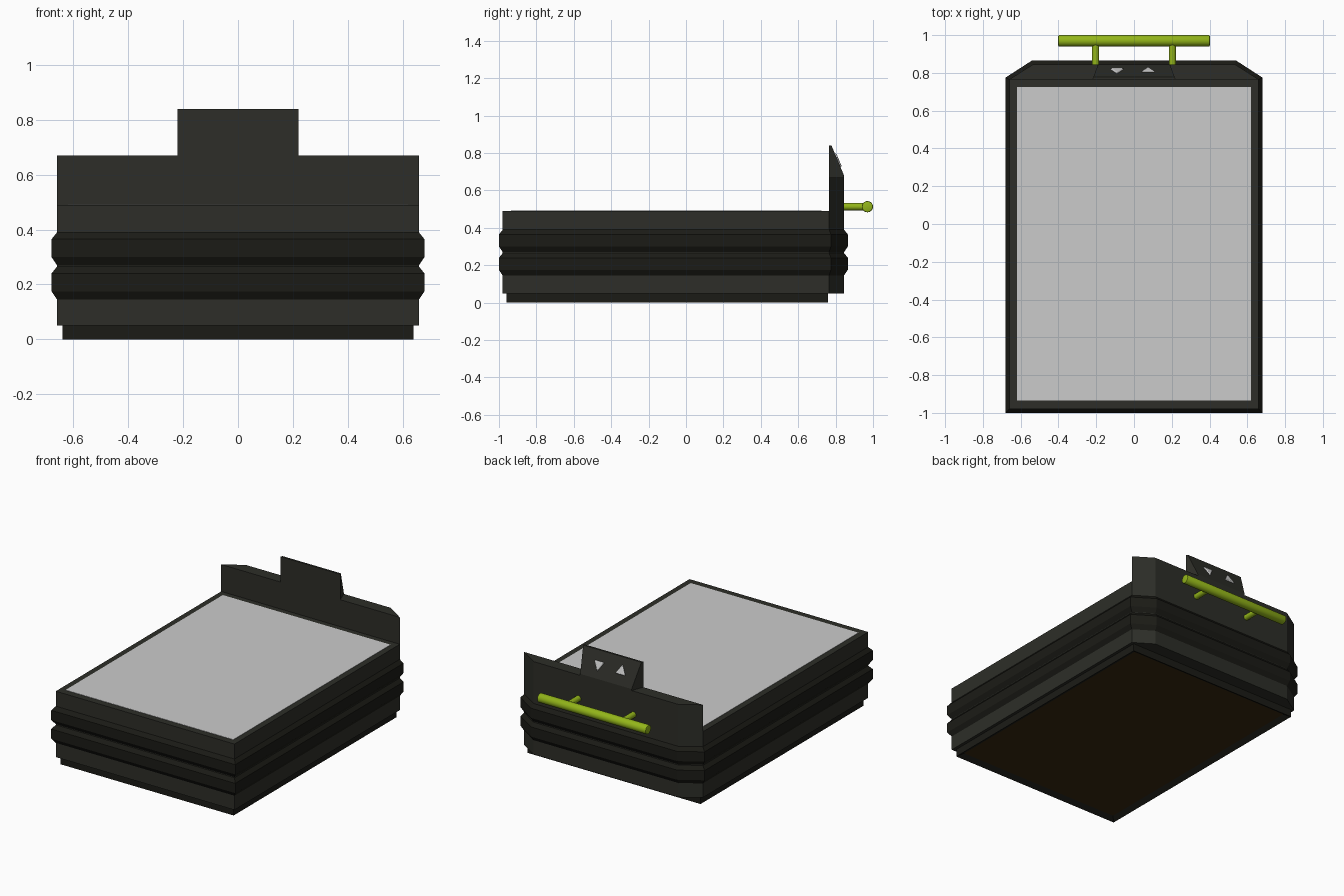
import bpy, bmesh, math
from mathutils import Matrix, Vector

if "Cube" in bpy.data.objects:
    bpy.data.objects.remove(bpy.data.objects["Cube"])


def material(name, r, g, b):
    m = bpy.data.materials.new(name)
    m.diffuse_color = (r, g, b, 1)
    m.use_nodes = True
    m.node_tree.nodes["Principled BSDF"].inputs["Base Color"].default_value = m.diffuse_color
    return m


CASE = material("case_grey", 0.026, 0.027, 0.021)
DARK = material("rubber_black", 0.011, 0.011, 0.008)
GREEN = material("handle_green", 0.29, 0.46, 0.01)
BROWN = material("underside_brown", 0.04, 0.021, 0.005)


def finish(name, bm, *mats):
    bmesh.ops.recalc_face_normals(bm, faces=bm.faces)
    me = bpy.data.meshes.new(name)
    bm.to_mesh(me)
    bm.free()
    for m in mats:
        me.materials.append(m)
    ob = bpy.data.objects.new(name, me)
    bpy.context.collection.objects.link(ob)
    return ob


def loft(name, rings, *mats):
    """Skin a stack of equal-sized point rings and cap both ends."""
    bm = bmesh.new()
    rows = [[bm.verts.new(p) for p in ring] for ring in rings]
    n = len(rows[0])
    for a, b in zip(rows, rows[1:]):
        for i in range(n):
            bm.faces.new((a[i], a[(i + 1) % n], b[(i + 1) % n], b[i]))
    bm.faces.new(rows[0])
    bm.faces.new(rows[-1])
    return finish(name, bm, *mats)


def outline(z, d=0.0):
    """Case footprint with chamfered rear corners, grown by d."""
    half = [(0.66 + d, -0.98 - d), (0.66 + d, 0.765 + d * 0.5), (0.535 + d * 0.3, 0.845 + d)]
    return [(x, y, z) for x, y in half] + [(-x, y, z) for x, y in reversed(half)]


def box(name, x, y0, y1, z0, z1, *mats):
    ring = [(-x, y0), (x, y0), (x, y1), (-x, y1)]
    return loft(name, [[(a, b, z) for a, b in ring] for z in (z0, z1)], *mats)


# main case and its two bulging bands
loft("case", [outline(0.05), outline(0.49)], CASE)
for i, z in enumerate((0.145, 0.27)):
    loft(f"band_{i + 1}", [outline(z), outline(z + 0.03, 0.02),
                           outline(z + 0.095, 0.02), outline(z + 0.12)], DARK)

# top panel
box("top_panel", 0.62, -0.935, 0.725, 0.47, 0.492)

# base with a recessed brown underside
base = box("base", 0.64, -0.96, 0.76, 0, 0.05, DARK, BROWN)
bm = bmesh.new()
bm.from_mesh(base.data)
bottom = [f for f in bm.faces if f.normal.z < -0.9]
bmesh.ops.inset_region(bm, faces=bottom, thickness=0.05)
bmesh.ops.translate(bm, verts=bottom[0].verts[:], vec=(0, 0, 0.02))
bottom[0].material_index = 1
bm.to_mesh(base.data)
bm.free()

# rear board with chamfered ends
rear = [p[:2] for p in outline(0)[1:5]]
loft("rear_board", [[(x, y, z) for x, y in rear] for z in (0.48, 0.67)], CASE)

# sloped control tab above the board
loft("control_tab", [
    [(-0.22, 0.765, 0.66), (0.22, 0.765, 0.66), (0.19, 0.845, 0.66), (-0.19, 0.845, 0.66)],
    [(-0.22, 0.765, 0.67), (0.22, 0.765, 0.67), (0.19, 0.845, 0.68), (-0.19, 0.845, 0.68)],
    [(-0.22, 0.765, 0.84), (0.22, 0.765, 0.84), (0.215, 0.778, 0.84), (-0.215, 0.778, 0.84)]], CASE)

# rounded triangular buttons on the slope: one up, one down
tilt = Matrix.Rotation(-math.atan2(0.16, 0.067), 4, 'X')
for name, x, turn in (("down_button", 0.075, 0), ("up_button", -0.09, math.pi)):
    tri = [(0.042 * math.sin(turn + k * math.tau / 3), 0.042 * math.cos(turn + k * math.tau / 3))
           for k in range(3)]
    rings = [[Vector((a, b, h)) for a, b in tri] for h in (-0.008, 0.007)]
    ob = loft(name, rings)
    ob.matrix_world = Matrix.Translation((x, 0.812, 0.76)) @ tilt
    bev = ob.modifiers.new("round", 'BEVEL')
    bev.width, bev.segments = 0.006, 3


# handle bar and its two posts
def rod(name, p, q, r, bevel=0):
    p, q = Vector(p), Vector(q)
    bm = bmesh.new()
    rot = (q - p).to_track_quat('Z', 'Y').to_matrix().to_4x4()
    bmesh.ops.create_cone(bm, cap_ends=True, segments=24, radius1=r, radius2=r,
                          depth=(q - p).length, matrix=Matrix.Translation((p + q) / 2) @ rot)
    if bevel:
        caps = {e for f in bm.faces if len(f.verts) > 4 for e in f.edges}
        bmesh.ops.bevel(bm, geom=list(caps), offset=bevel, segments=2, profile=0.5, affect='EDGES')
    ob = finish(name, bm, GREEN)
    bpy.ops.object.select_all(action='DESELECT')
    bpy.context.view_layer.objects.active = ob
    ob.select_set(True)
    bpy.ops.object.shade_smooth_by_angle(angle=math.radians(40))


rod("handle_bar", (-0.402, 0.97, 0.513), (0.402, 0.97, 0.513), 0.03, 0.006)
for side, x in (("left", -0.203), ("right", 0.203)):
    rod(f"handle_post_{side}", (x, 0.83, 0.513), (x, 0.965, 0.513), 0.019)
